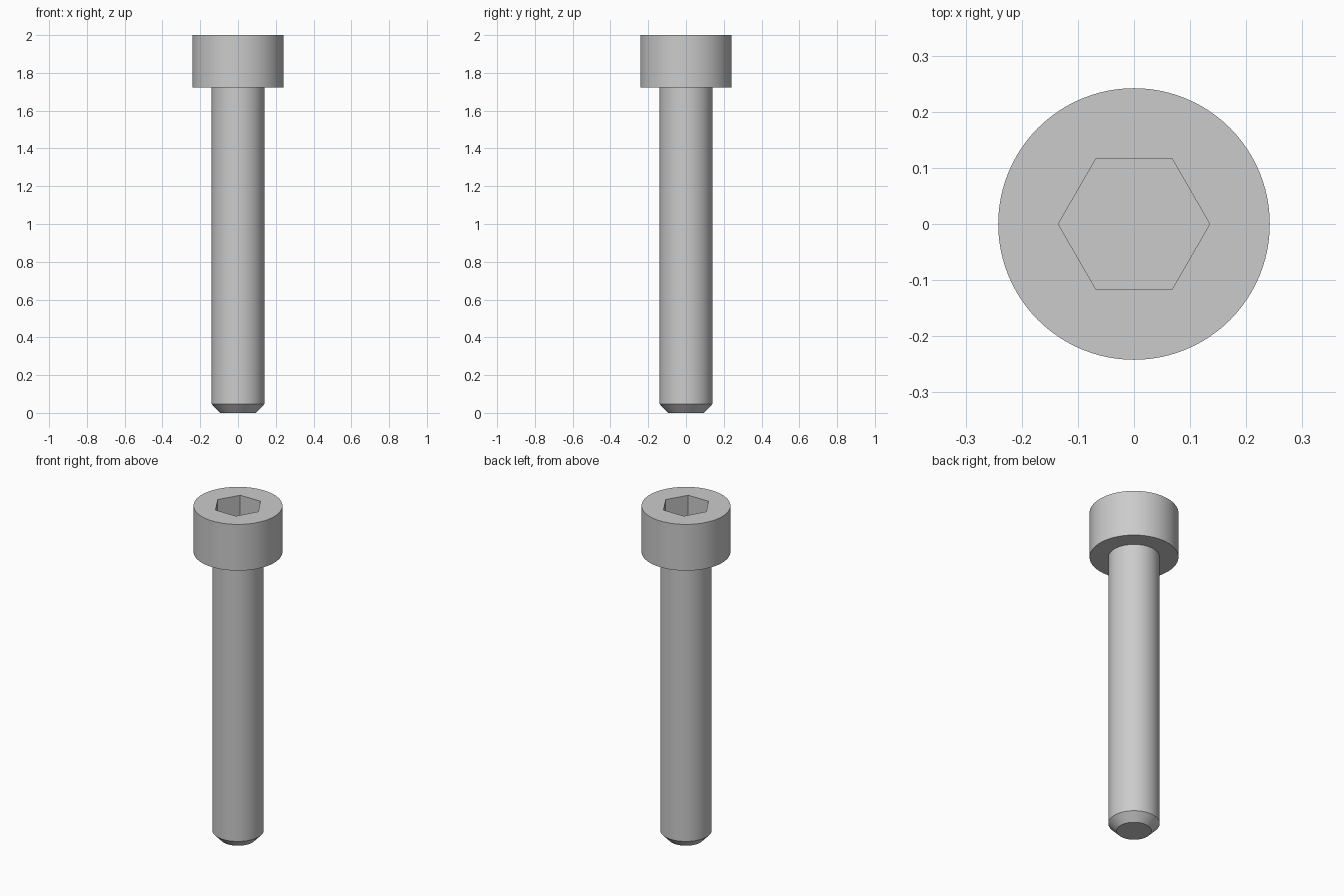
import bpy, bmesh, math

SEGMENTS = 96

if "Cube" in bpy.data.objects:
    bpy.data.objects.remove(bpy.data.objects["Cube"], do_unlink=True)

steel = bpy.data.materials.new("grey steel")
steel.use_nodes = True
steel.diffuse_color = (0.6, 0.6, 0.6, 1)
steel.node_tree.nodes["Principled BSDF"].inputs["Base Color"].default_value = (0.6, 0.6, 0.6, 1)

bm = bmesh.new()


def ring(radius, z, count):
    """Closed loop of vertices around the screw axis."""
    angles = [2 * math.pi * i / count for i in range(count)]
    return [bm.verts.new((radius * math.cos(a), radius * math.sin(a), z)) for a in angles]


def bridge(lower, upper):
    """Quad strip between two equal loops."""
    n = len(lower)
    for i in range(n):
        j = (i + 1) % n
        bm.faces.new((lower[i], lower[j], upper[j], upper[i]))


def loop_edges(loop):
    return [bm.edges.get((loop[i - 1], loop[i])) for i in range(len(loop))]


# Turned outside: chamfered tip, shank, head underside, head wall
profile = [(0.095, 0), (0.14, 0.047), (0.14, 1.722), (0.242, 1.722), (0.242, 2)]
rings = [ring(r, z, SEGMENTS) for r, z in profile]
for lower, upper in zip(rings, rings[1:]):
    bridge(lower, upper)
bm.faces.new(rings[0][::-1])

# Hexagonal socket: walls and flat floor
rim = ring(0.135, 2, 6)
floor = ring(0.135, 1.86, 6)
bridge(rim, floor)
bm.faces.new(floor)

# Flat top of the head around the socket
bmesh.ops.triangle_fill(bm, edges=loop_edges(rings[-1]) + loop_edges(rim),
                        use_beauty=True, normal=(0, 0, 1))
bmesh.ops.recalc_face_normals(bm, faces=bm.faces)

mesh = bpy.data.meshes.new("socket_head_screw")
bm.to_mesh(mesh)
bm.free()
mesh.materials.append(steel)
screw = bpy.data.objects.new("socket_head_screw", mesh)
bpy.context.collection.objects.link(screw)

# Smooth round walls, crisp edges
bpy.ops.object.select_all(action="DESELECT")
screw.select_set(True)
bpy.context.view_layer.objects.active = screw
bpy.ops.object.shade_smooth_by_angle(angle=math.radians(30))
